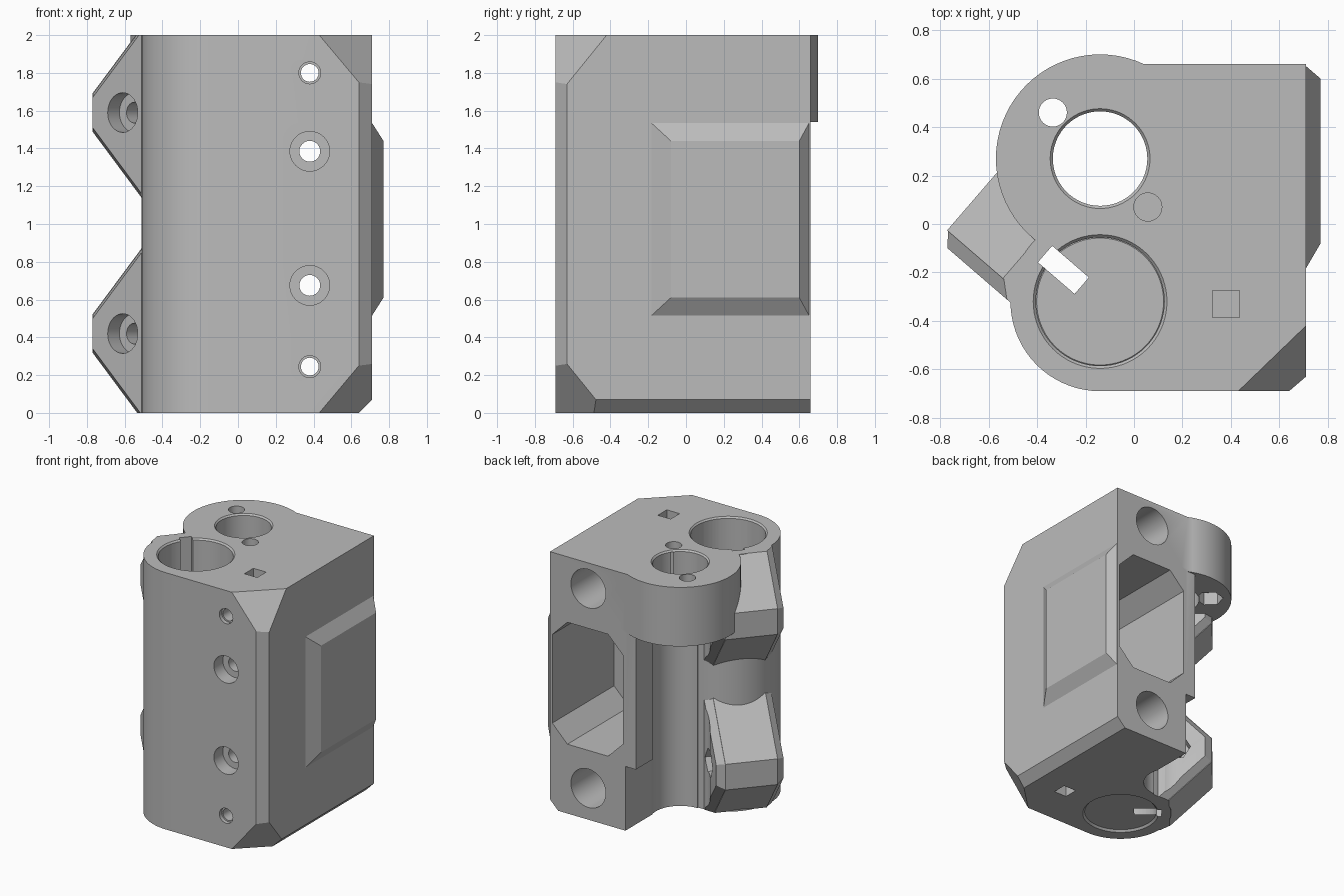
import bpy, bmesh, math
from mathutils import Matrix, Vector

old = bpy.data.objects.get("Cube")
if old:
    bpy.data.objects.remove(old, do_unlink=True)

GREY = (0.5, 0.5, 0.5, 1)
mat = bpy.data.materials.new("grey plastic")
mat.use_nodes = True
mat.diffuse_color = GREY
mat.node_tree.nodes["Principled BSDF"].inputs["Base Color"].default_value = GREY

ROD = Vector((-0.14, -0.32))      # large clamped bore
NUT = Vector((-0.14, 0.27))       # small bore
BOLT_X = 0.38


def frame(a, b, h, origin=(0, 0, 0)):
    m = Matrix((a, b, h)).transposed().to_4x4()
    m.translation = origin
    return m


ang = math.radians(139.2)
U = (math.cos(ang), math.sin(ang), 0)
V = (-math.sin(ang), math.cos(ang), 0)
UP = frame((1, 0, 0), (0, 1, 0), (0, 0, 1))
DEPTH = frame((1, 0, 0), (0, 0, 1), (0, 1, 0))
SIDE = frame((0, 1, 0), (0, 0, 1), (1, 0, 0))
EAR = frame(U, (0, 0, 1), V, (ROD.x, ROD.y, 0))


def ring(c, r, n=72, turn=0.0):
    return [(c[0] + r * math.cos(2 * math.pi * i / n + turn),
             c[1] + r * math.sin(2 * math.pi * i / n + turn)) for i in range(n)]


def rect(x0, x1, y0, y1, c=0.0):
    if not c:
        return [(x0, y0), (x1, y0), (x1, y1), (x0, y1)]
    return [(x0 + c, y0), (x1 - c, y0), (x1, y0 + c), (x1, y1 - c),
            (x1 - c, y1), (x0 + c, y1), (x0, y1 - c), (x0, y0 + c)]


def loft(name, base, lo, hi, axes=UP, end=None):
    """Prism between two matching outlines along the third axis."""
    bm = bmesh.new()
    a = [bm.verts.new(axes @ Vector((*p, lo))) for p in base]
    b = [bm.verts.new(axes @ Vector((*p, hi))) for p in (end or base)]
    bm.faces.new(a)
    bm.faces.new(b)
    for i in range(len(a)):
        j = (i + 1) % len(a)
        bm.faces.new((a[i], a[j], b[j], b[i]))
    bmesh.ops.recalc_face_normals(bm, faces=bm.faces)
    me = bpy.data.meshes.new(name)
    bm.to_mesh(me)
    bm.free()
    ob = bpy.data.objects.new(name, me)
    bpy.context.collection.objects.link(ob)
    return ob


def clip(ob, co, no):
    bm = bmesh.new()
    bm.from_mesh(ob.data)
    geom = bm.verts[:] + bm.edges[:] + bm.faces[:]
    cut = bmesh.ops.bisect_plane(bm, geom=geom, plane_co=co, plane_no=no, clear_outer=True)
    edges = [e for e in cut["geom_cut"] if isinstance(e, bmesh.types.BMEdge)]
    bmesh.ops.contextual_create(bm, geom=edges)
    bmesh.ops.recalc_face_normals(bm, faces=bm.faces)
    bm.to_mesh(ob.data)
    bm.free()


def combine(other, op):
    mod = body.modifiers.new(op, 'BOOLEAN')
    mod.operation, mod.object, mod.solver = op, other, 'EXACT'
    bpy.context.view_layer.objects.active = body
    bpy.ops.object.modifier_apply(modifier=mod.name)
    bpy.data.objects.remove(other, do_unlink=True)


def add(*args, **kw):
    combine(loft("part", *args, **kw), 'UNION')


def cut(*args, **kw):
    combine(loft("cutter", *args, **kw), 'DIFFERENCE')


# Main block with chamfered front corner and lower edge
body = loft("clamp_block", rect(-0.14, 0.71, -0.69, 0.66), 0, 2)
clip(body, (0.64, -0.69, 0), (0.06, -0.07, 0))
for z, s in ((2, 1), (0, -1)):
    clip(body, (0.43, -0.69, z), (0.0675, -0.07, s * 0.0567))
clip(body, (0.64, 0, 0), (1, 0, -1))

# Rounded clamp wall
add(ring(ROD, 0.37), 0, 2)


# Clamp ears: tapered tabs either side of the slot
def tab(z, tip, inset, root=0.15):
    h = 0.10 - inset * 0.4
    r = h + (tip - root) * 1.02
    lo, hi = max(z - r, 0.0), min(z + r, 2.0)
    return [(root, lo), (tip - (z - h - lo) / 1.02, lo), (tip, z - h),
            (tip, z + h), (tip - (hi - z - h) / 1.02, hi), (root, hi)]


for z in (0.42, 1.59):
    full, small = tab(z, 0.67, 0), tab(z, 0.62, 0.05)
    add(full, -0.19, 0.19, axes=EAR)
    add(full, 0.185, 0.245, axes=EAR, end=small)
    add(full, -0.185, -0.245, axes=EAR, end=small)

# Clearance for the small bore below the collar
cut(rect(-0.35, 0.06, 0.27, 0.8), -0.1, 1.54)
cut(ring(NUT, 0.21), -0.1, 1.54)

# Upper collar
add(ring(NUT, 0.43), 1.54, 2)

# Raised pads around the rear pocket
add(rect(-0.20, 0.66, 0.50, 1.55), 0.70, 0.77, axes=SIDE,
    end=rect(-0.08, 0.60, 0.61, 1.44))
add(rect(0.45, 0.66, 0.50, 1.56), 0.10, -0.03, axes=SIDE)

# Main bores with chamfered rims
cut(ring(ROD, 0.265), -0.1, 2.1)
cut(ring(NUT, 0.195), 1.4, 2.1)
cut(ring(ROD, 0.262), 1.985, 2.001, end=ring(ROD, 0.277))
cut(ring(ROD, 0.262), 0.015, -0.001, end=ring(ROD, 0.277))
cut(ring(NUT, 0.192), 1.985, 2.001, end=ring(NUT, 0.207))

# Clamp slot with a widened mouth
cut(rect(0.1, 0.9, -0.1, 2.1), -0.013, 0.013, axes=EAR)
cut(rect(0.1, 0.30, -0.1, 2.1), -0.045, 0.045, axes=EAR)

# Clamp screws: bolt head on one side, nut on the other
for z in (0.42, 1.59):
    c = (0.41, z)
    cut(ring(c, 0.055, 32), -0.3, 0.3, axes=EAR)
    cut(ring(c, 0.105, 40), 0.15, 0.7, axes=EAR)
    cut(ring(c, 0.105, 6), -0.17, -0.30, axes=EAR)

# Rear pocket
cut(rect(0.08, 0.69, 0.54, 1.49, 0.13), -0.10, 0.8, axes=DEPTH)

# Front bolt holes and rear cable-sized bores
for z in (0.245, 1.80):
    cut(ring((BOLT_X, z), 0.047, 32), -0.8, 0.5, axes=DEPTH)
    cut(ring((BOLT_X, z), 0.058, 32), -0.8, -0.66, axes=DEPTH)
    cut(ring((BOLT_X, z), 0.15, 48), 0.0, 0.8, axes=DEPTH)
for z in (0.675, 1.385):
    cut(ring((BOLT_X, z), 0.055, 32), -0.8, 0.0, axes=DEPTH)
    cut(ring((BOLT_X, z), 0.105, 40), -0.8, -0.58, axes=DEPTH)

# Square nut slots in top and bottom
for lo, hi in ((1.72, 2.1), (-0.1, 0.32)):
    cut(rect(0.325, 0.435, -0.385, -0.275), lo, hi)

# Collar screws with hexagonal nut recesses
cut(ring((-0.335, 0.46), 0.058, 32), 1.4, 2.1)
cut(ring((-0.335, 0.46), 0.10, 6, math.radians(15)), 1.5, 1.64)
cut(ring((0.057, 0.07), 0.058, 32), 1.60, 2.1)

# Finish
body.data.materials.clear()
body.data.materials.append(mat)
for p in body.data.polygons:
    p.material_index = 0
bpy.ops.object.select_all(action='DESELECT')
body.select_set(True)
bpy.context.view_layer.objects.active = body
bpy.ops.object.shade_smooth_by_angle(angle=math.radians(30))
